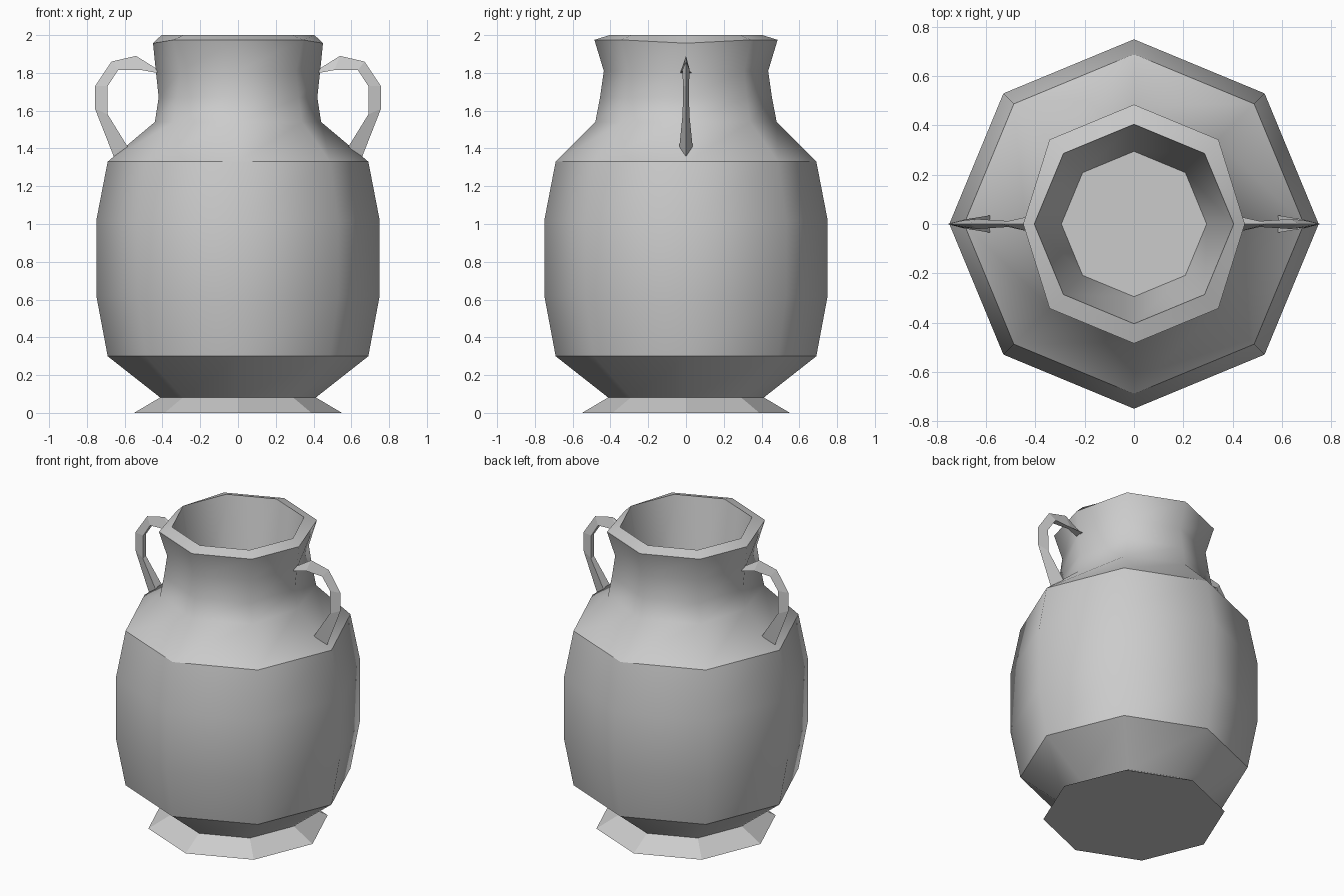
import bpy, bmesh
from math import cos, sin, pi

if "Cube" in bpy.data.objects:
    bpy.data.objects.remove(bpy.data.objects["Cube"], do_unlink=True)

clay = bpy.data.materials.new("grey_clay")
clay.use_nodes = True
CLAY = (0.6, 0.6, 0.6, 1)
clay.diffuse_color = CLAY
clay.node_tree.nodes["Principled BSDF"].inputs["Base Color"].default_value = CLAY

SIDES = 8


def finish(bm, name):
    bmesh.ops.recalc_face_normals(bm, faces=bm.faces)
    mesh = bpy.data.meshes.new(name)
    bm.to_mesh(mesh)
    bm.free()
    mesh.materials.append(clay)
    obj = bpy.data.objects.new(name, mesh)
    bpy.context.collection.objects.link(obj)
    return obj


def bridge(bm, a, b):
    """Join two closed loops with quads."""
    n = len(a)
    return [bm.faces.new((a[i], a[(i + 1) % n], b[(i + 1) % n], b[i])) for i in range(n)]


def lathe(name, rings, smooth):
    """Rings: radius, height, side radius (at +-x), side height, sharp flag."""
    bm = bmesh.new()
    loops = []
    for r, z, side_r, side_z, sharp in rings:
        loop = []
        for i in range(SIDES):
            a = 2 * pi * i / SIDES
            on_side = i % (SIDES // 2) == 0
            rad, h = (side_r, side_z) if on_side else (r, z)
            loop.append(bm.verts.new((rad * cos(a), rad * sin(a), h)))
        loops.append(loop)
    for a, b in zip(loops, loops[1:]):
        bridge(bm, a, b)
    bm.faces.new(loops[0])
    bm.faces.new(loops[-1])
    for f in bm.faces:
        f.smooth = smooth
    for ring, loop in zip(rings, loops):
        if ring[4]:
            for i in range(SIDES):
                bm.edges.get((loop[i], loop[(i + 1) % SIDES])).smooth = False
    return finish(bm, name)


def ring(r, z, side_r=None, side_z=None, sharp=False):
    return (r, z, side_r or r, side_z or z, sharp)


# Jar: belly, shoulder, neck, lip and hollow mouth
lathe("jar_body", [
    ring(0.41, 0.08, sharp=True),
    ring(0.69, 0.30, sharp=True),
    ring(0.75, 0.62),
    ring(0.75, 1.02),
    ring(0.69, 1.33, sharp=True),
    ring(0.48, 1.54, 0.44),
    ring(0.455, 1.67, 0.42),
    ring(0.435, 1.81),
    ring(0.485, 1.975, 0.45, 1.957, sharp=True),
    ring(0.405, 2.0, sharp=True),
    ring(0.295, 1.35, sharp=True),
], True)

# Flared foot
lathe("foot", [ring(0.55, 0), ring(0.41, 0.083)], False)

# Handles: triangular section with the ridge outside
# outer x, outer z, inner x, inner z, half width
STATIONS = [
    (0.42, 1.815, 0.43, 1.80, 0.03),
    (0.54, 1.89, 0.51, 1.815, 0.012),
    (0.67, 1.86, 0.635, 1.815, 0.02),
    (0.757, 1.73, 0.69, 1.73, 0.015),
    (0.757, 1.61, 0.69, 1.58, 0.018),
    (0.655, 1.35, 0.585, 1.41, 0.035),
]


def handle(name, side):
    bm = bmesh.new()
    loops = [[bm.verts.new((side * ox, 0, oz)),
              bm.verts.new((side * ix, w, iz)),
              bm.verts.new((side * ix, -w, iz))]
             for ox, oz, ix, iz, w in STATIONS]
    for a, b in zip(loops, loops[1:]):
        bridge(bm, a, b)
    bm.faces.new(loops[0])
    bm.faces.new(loops[-1])
    return finish(bm, name)


handle("left_handle", 1)
handle("right_handle", -1)
